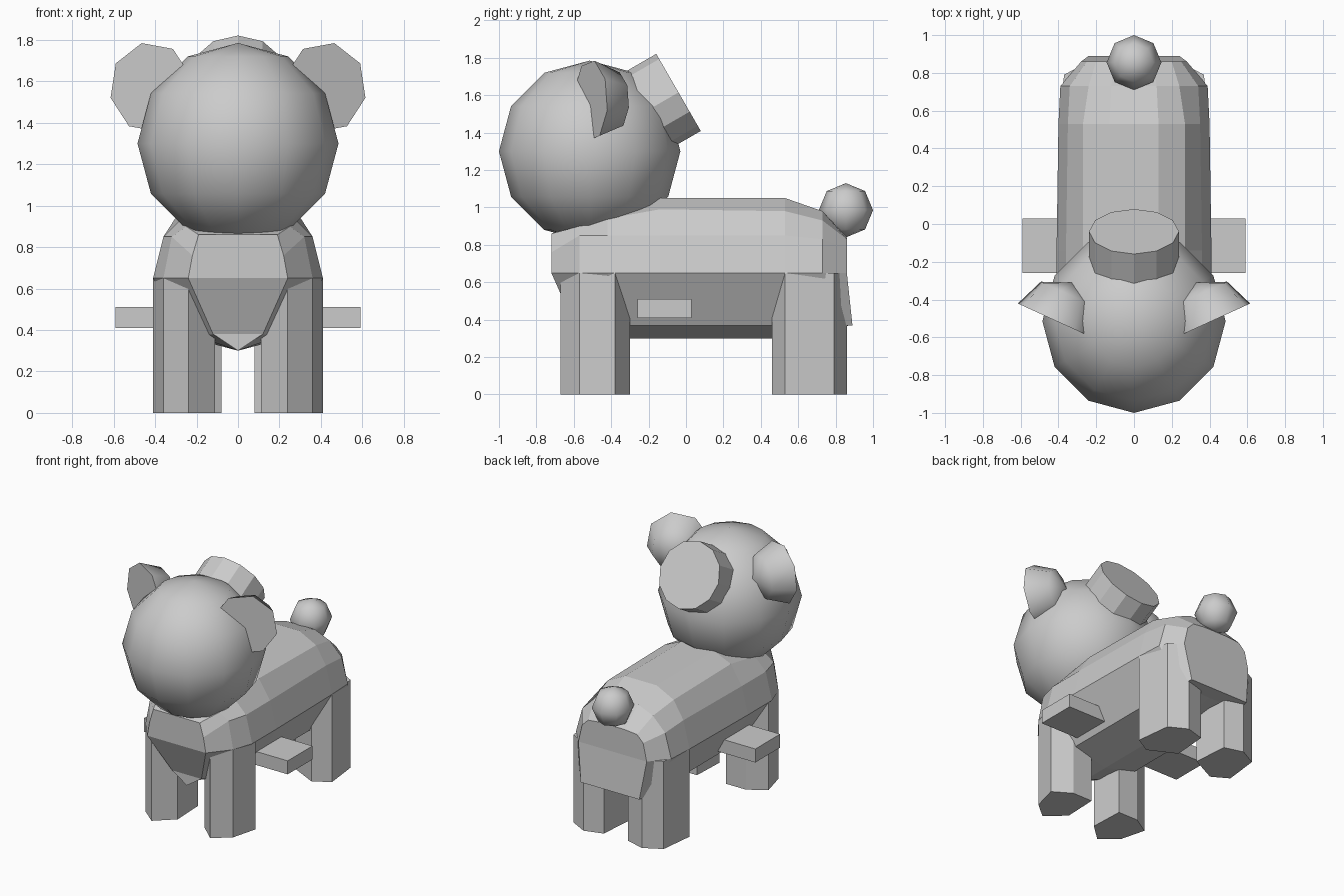
import bpy
import bmesh
import math
from mathutils import Matrix, Vector

default = bpy.data.objects.get("Cube")
if default:
    bpy.data.objects.remove(default, do_unlink=True)

# Single plain grey material
GREY = (0.6, 0.6, 0.6, 1.0)
grey = bpy.data.materials.new("plain_grey")
grey.use_nodes = True
grey.diffuse_color = GREY
grey.node_tree.nodes["Principled BSDF"].inputs["Base Color"].default_value = GREY


def finish(bm, name, smooth_angle=None):
    """Turn a bmesh into a named object, optionally smooth shaded."""
    bmesh.ops.recalc_face_normals(bm, faces=bm.faces)
    mesh = bpy.data.meshes.new(name)
    bm.to_mesh(mesh)
    bm.free()
    mesh.materials.append(grey)
    obj = bpy.data.objects.new(name, mesh)
    bpy.context.collection.objects.link(obj)
    if smooth_angle:
        bpy.ops.object.select_all(action="DESELECT")
        obj.select_set(True)
        bpy.context.view_layer.objects.active = obj
        bpy.ops.object.shade_smooth_by_angle(angle=math.radians(smooth_angle))
    return obj


def sphere(name, centre, radius, sides, rings):
    bm = bmesh.new()
    bmesh.ops.create_uvsphere(bm, u_segments=sides, v_segments=rings, radius=radius,
                              matrix=Matrix.Translation(centre))
    return finish(bm, name, 60)


def leg(name, outline, height, side):
    """Upright prism from a floor outline, mirrored by side."""
    bm = bmesh.new()
    base = bm.faces.new([bm.verts.new((x * side, y, 0)) for x, y in outline])
    top = bmesh.ops.extrude_face_region(bm, geom=[base], use_keep_orig=True)["geom"]
    moved = [v for v in top if isinstance(v, bmesh.types.BMVert)]
    bmesh.ops.translate(bm, verts=moved, vec=(0, 0, height))
    return finish(bm, name)


def body(sections):
    """Loft of half sections, each listed from the spine down to the belly."""
    bm = bmesh.new()
    rows = []
    for y, under_y, half in sections:
        sides = []
        for s in (1, -1):
            sides.append([bm.verts.new((x * s, under_y if z < 0.5 else y, z)) for x, z in half])
        rows.append(sides)
    for a, b in zip(rows, rows[1:]):
        for s in range(2):
            for i in range(len(a[s]) - 1):
                bm.faces.new((a[s][i], a[s][i + 1], b[s][i + 1], b[s][i]))
    # Close both ends level by level
    for right, left in (rows[0], rows[-1]):
        for i in range(len(right) - 1):
            bm.faces.new((right[i], right[i + 1], left[i + 1], left[i]))
    bmesh.ops.remove_doubles(bm, verts=bm.verts, dist=0.0005)
    return finish(bm, "body")


def ear(name, side):
    """Half ball with its flat face turned forward and outward."""
    bm = bmesh.new()
    bmesh.ops.create_uvsphere(bm, u_segments=8, v_segments=4, radius=0.22,
                              matrix=Matrix.Rotation(math.radians(13 * side), 4, "Z"))
    bmesh.ops.delete(bm, geom=[v for v in bm.verts if v.co.z < -0.01], context="VERTS")
    bmesh.ops.holes_fill(bm, edges=[e for e in bm.edges if e.is_boundary])
    turn = Vector((-0.416 * side, 0.91, 0)).to_track_quat("Z", "Y").to_matrix().to_4x4()
    bm.transform(Matrix.Translation((0.42 * side, -0.51, 1.57)) @ turn)
    return finish(bm, name, 60)


# Body
body([
    (-0.72, -0.60, [(0, 0.86), (0.1, 0.86), (0.19, 0.86), (0.22, 0.76), (0.24, 0.65), (0.12, 0.38), (0, 0.30)]),
    (-0.57, -0.50, [(0, 0.92), (0.13, 0.92), (0.25, 0.90), (0.32, 0.85), (0.36, 0.65), (0.2, 0.37), (0, 0.30)]),
    (-0.42, -0.30, [(0, 0.98), (0.13, 0.98), (0.27, 0.94), (0.36, 0.85), (0.41, 0.65), (0.26, 0.37), (0, 0.30)]),
    (-0.14, -0.14, [(0, 1.05), (0.13, 1.05), (0.27, 0.99), (0.36, 0.85), (0.41, 0.65), (0.26, 0.37), (0, 0.30)]),
    (0.53, 0.46, [(0, 1.05), (0.13, 1.05), (0.27, 0.98), (0.35, 0.85), (0.4, 0.65), (0.26, 0.37), (0, 0.30)]),
    (0.73, 0.79, [(0, 0.98), (0.12, 0.98), (0.24, 0.93), (0.34, 0.83), (0.39, 0.65), (0.26, 0.37), (0, 0.36)]),
    (0.86, 0.89, [(0, 0.84), (0.1, 0.84), (0.2, 0.83), (0.25, 0.78), (0.28, 0.65), (0.24, 0.37), (0, 0.37)]),
])

# Legs and side pegs
FRONT = [(0.24, -0.67), (0.36, -0.57), (0.41, -0.38), (0.28, -0.30), (0.12, -0.30), (0.11, -0.55)]
REAR = [(0.28, 0.46), (0.4, 0.53), (0.37, 0.79), (0.24, 0.86), (0.1, 0.82), (0.08, 0.56)]
for side, word in ((1, "left"), (-1, "right")):
    leg("front_leg_" + word, FRONT, 0.65, side)
    leg("rear_leg_" + word, REAR, 0.65, side)
    ear("ear_" + word, side)
    bm = bmesh.new()
    bmesh.ops.create_cube(bm, size=1, matrix=Matrix.Translation((0.42 * side, -0.115, 0.46))
                          @ Matrix.Diagonal((0.34, 0.29, 0.10, 1)))
    finish(bm, "side_peg_" + word)

# Head and tail
sphere("head", (0, -0.515, 1.30), 0.485, 12, 6)
sphere("tail", (0, 0.855, 0.985), 0.145, 8, 4)

# Tilted drum on the back of the head
bm = bmesh.new()
axis = Vector((0, math.cos(math.radians(30)), math.sin(math.radians(30))))
centre = Vector((0, -0.04, 1.615)) - axis * 0.18
bmesh.ops.create_cone(bm, cap_ends=True, segments=12, radius1=0.238, radius2=0.238, depth=0.36,
                      matrix=Matrix.Translation(centre) @ axis.to_track_quat("Z", "Y").to_matrix().to_4x4())
finish(bm, "head_drum")
